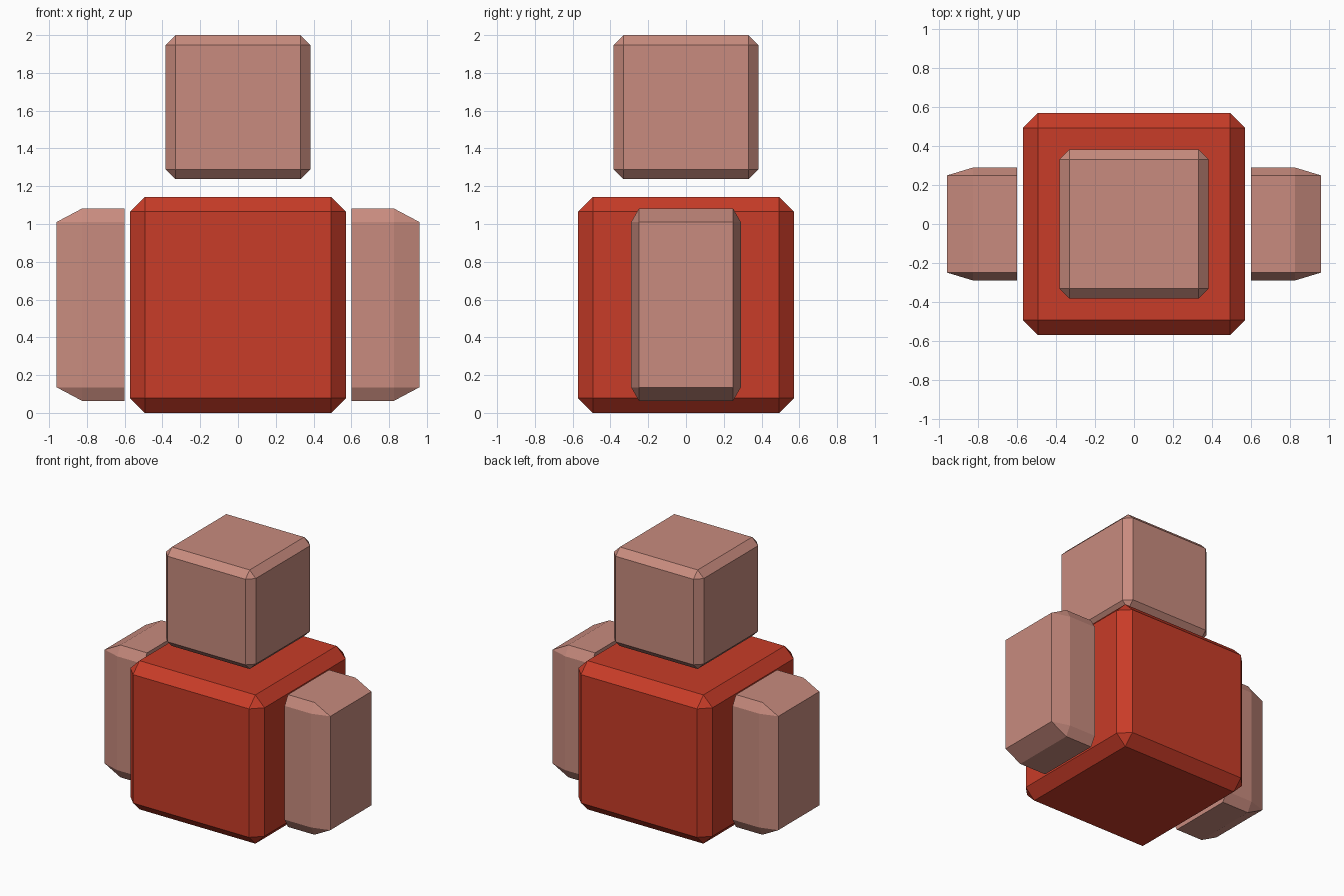
import bpy, bmesh
from mathutils import Matrix, Vector

if "Cube" in bpy.data.objects:
    bpy.data.objects.remove(bpy.data.objects["Cube"])


def material(name, color):
    mat = bpy.data.materials.new(name)
    mat.diffuse_color = (*color, 1)
    mat.use_nodes = True
    mat.node_tree.nodes["Principled BSDF"].inputs["Base Color"].default_value = mat.diffuse_color
    return mat


def chamfered_block(name, center, size, mat, chamfer=0.068, cut_x=None):
    """Chamfered unit cube, stretched to size; optionally keep only x > cut_x."""
    bm = bmesh.new()
    bmesh.ops.create_cube(bm, size=1)
    bmesh.ops.bevel(bm, geom=bm.edges[:], offset=chamfer, offset_type='OFFSET',
                    segments=1, affect='EDGES', profile=0.5)
    bmesh.ops.transform(bm, verts=bm.verts[:],
                        matrix=Matrix.Translation(center) @ Matrix.Diagonal((*size, 1)))
    if cut_x is not None:
        cut = bmesh.ops.bisect_plane(bm, geom=bm.verts[:] + bm.edges[:] + bm.faces[:],
                                     plane_co=(cut_x, 0, 0), plane_no=(1, 0, 0),
                                     clear_inner=True)
        rim = [e for e in cut['geom_cut'] if isinstance(e, bmesh.types.BMEdge)]
        bmesh.ops.contextual_create(bm, geom=rim)
    bmesh.ops.recalc_face_normals(bm, faces=bm.faces[:])
    mesh = bpy.data.meshes.new(name)
    bm.to_mesh(mesh)
    bm.free()
    mesh.materials.append(mat)
    obj = bpy.data.objects.new(name, mesh)
    bpy.context.collection.objects.link(obj)
    return obj


red = material("red", (0.58, 0.045, 0.021))
skin = material("skin", (0.58, 0.26, 0.21))

# Torso and floating head
chamfered_block("torso", Vector((0, 0, 0.572)), (1.142, 1.142, 1.144), red)
chamfered_block("head", Vector((0, 0, 1.619)), (0.766, 0.766, 0.762), skin)

# Arms: the outer ends of one stretched block, mirrored across the torso
arms = chamfered_block("arms", Vector((0, 0, 0.573)), (1.92, 0.58, 1.018), skin,
                       chamfer=0.07, cut_x=0.6)
mirror = arms.modifiers.new("mirror", 'MIRROR')
mirror.use_axis = (True, False, False)
mirror.use_mirror_merge = False
